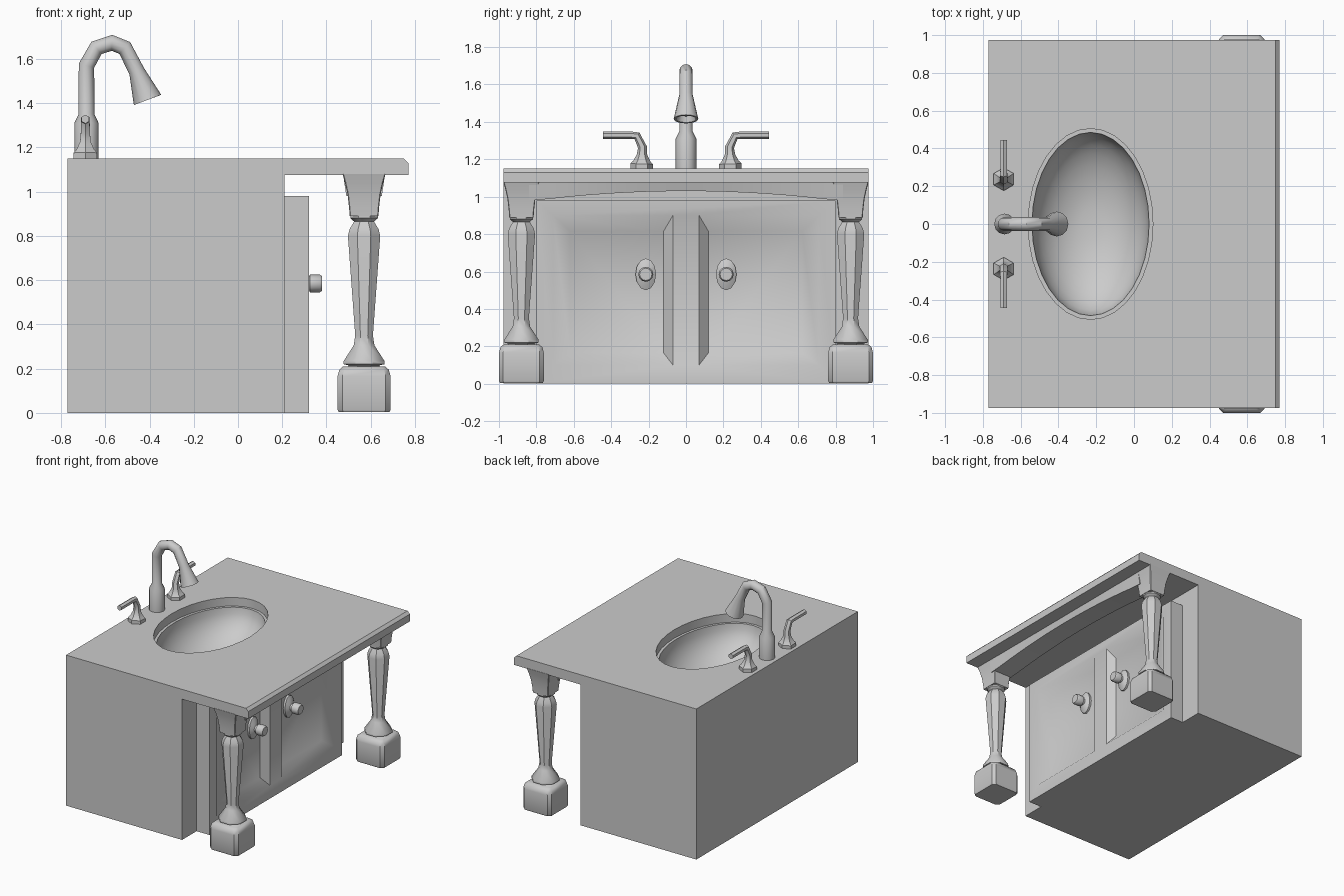
import bpy, bmesh
from math import sin, cos, pi, radians
from mathutils import Vector

if "Cube" in bpy.data.objects:
    bpy.data.objects.remove(bpy.data.objects["Cube"])


def loft(name, rings):
    """Closed solid skinned through rings of equal length."""
    bm = bmesh.new()
    vr = [[bm.verts.new(p) for p in r] for r in rings]
    n = len(rings[0])
    for a, b in zip(vr, vr[1:]):
        for i in range(n):
            j = (i + 1) % n
            bm.faces.new((a[i], a[j], b[j], b[i]))
    bm.faces.new(vr[0])
    bm.faces.new(vr[-1])
    bmesh.ops.recalc_face_normals(bm, faces=bm.faces[:])
    me = bpy.data.meshes.new(name)
    bm.to_mesh(me)
    bm.free()
    ob = bpy.data.objects.new(name, me)
    bpy.context.collection.objects.link(ob)
    return ob


def tube(name, path, side, n, phase=0.0):
    """Round sweep; path holds (position, radius)."""
    side = Vector(side)
    pts = [Vector(p) for p, _ in path]
    rings, last = [], None
    for i, (p, (_, r)) in enumerate(zip(pts, path)):
        t = Vector()
        if i > 0:
            t += (p - pts[i - 1]).normalized()
        if i < len(pts) - 1:
            t += (pts[i + 1] - p).normalized()
        if t.length < 1e-6:
            t = last.copy()
        t.normalize()
        if last and t.dot(last) < 0:
            t = -t
        last = t
        v = side.cross(t)
        rings.append([p + r * (cos(phase + 2 * pi * k / n) * side + sin(phase + 2 * pi * k / n) * v)
                      for k in range(n)])
    return loft(name, rings)


def ellipse(cx, rx, ry, z, n=32):
    return [(cx + rx * cos(2 * pi * k / n), ry * sin(2 * pi * k / n), z) for k in range(n)]


def block_ring(cx, cy, h, c, z):
    """Square with clipped corners."""
    a = h - c
    return [(cx + x, cy + y, z) for x, y in
            ((h, -a), (h, a), (a, h), (-a, h), (-h, a), (-h, -a), (-a, -h), (a, -h))]


def cut(ob, cutters):
    for c in cutters:
        m = ob.modifiers.new("cut", 'BOOLEAN')
        m.operation = 'DIFFERENCE'
        m.solver = 'EXACT'
        m.object = c
        bpy.context.view_layer.objects.active = ob
        bpy.ops.object.modifier_apply(modifier=m.name)
        bpy.data.objects.remove(c)


# Cabinet body with overhanging counter
prof = [(-.77, 0), (.21, 0), (.21, 1.075), (.77, 1.075), (.77, 1.13), (.75, 1.15), (-.77, 1.15)]
body = loft("cabinet_and_counter", [[(x, y, z) for x, z in prof] for y in (-.975, .975)])

# Sink bowl carved out of the counter
bowl = [ellipse(-.23, .33, .505, 1.25), ellipse(-.23, .33, .505, 1.085)]
for k in range(9):
    a = k / 9 * pi / 2
    bowl.append(ellipse(-.23, .31 * cos(a), .485 * cos(a), 1.085 - .27 * sin(a)))
cut(body, [loft("sink_cutter", bowl)])

# Door frame with two recessed panels
frame = loft("door_frame", [[(x, -.8, 0), (x, .8, 0), (x, .8, .98), (x, -.8, .98)] for x in (.2, .32)])


def panel(x, y0, y1, z0, z1, s):
    return [(x, s * y0, z0), (x, s * y1, z0), (x, s * y1, z1), (x, s * y0, z1)]


cut(frame, [loft("door_cutter", [panel(.27, .12, .62, .165, .815, s),
                                 panel(.32, .07, .71, .1, .9, s),
                                 panel(.36, .07, .71, .1, .9, s)]) for s in (-1, 1)])

# Arched apron under the counter
rings = []
for k in range(17):
    y = -.84 + 1.68 * k / 16
    zb = .98 + .05 * (1 - min(1, abs(y) / .8) ** 2)
    rings.append([(.475, y, 1.08), (.665, y, 1.08), (.65, y, zb), (.49, y, zb)])
loft("apron", rings)

leg_profile = [(.07, .2), (.07, .215), (.092, .22), (.092, .235), (.047, .305), (.04, .35),
               (.073, .8), (.066, .83), (.045, .865), (.062, .88), (.062, .9)]
for s, tag in ((-1, "left"), (1, "right")):
    # Front legs: foot, turned post, bracket
    cx, cy = .57, s * .88
    loft("foot_" + tag, [block_ring(cx, cy, h, .022, z) for h, z in
                         ((.115, .005), (.12, .015), (.12, .165), (.112, .195), (.095, .21))])
    tube("leg_" + tag, [((cx, cy, z), r / cos(pi / 8)) for r, z in leg_profile], (1, 0, 0), 8, pi / 8)
    loft("bracket_" + tag, [block_ring(cx, cy, h, .004, z) for h, z in
                            ((.065, .89), (.068, .93), (.075, .99), (.086, 1.04), (.097, 1.08))])

    # Door knob with oval plate
    knob = [(.262, .055, .085), (.285, .055, .085), (.3, .034, .05), (.305, .026, .026),
            (.32, .026, .026), (.325, .04, .04), (.37, .04, .04), (.38, .033, .033)]
    loft("knob_" + tag, [[(x, s * .215 + ry * cos(k * pi / 6), .585 + rz * sin(k * pi / 6))
                          for k in range(12)] for x, ry, rz in knob])

    # Tap handles
    tube("tap_handle_" + tag, [((-.69, s * y, z), r) for y, z, r in
                               ((.237, 1.145, .061), (.237, 1.175, .061), (.236, 1.19, .046),
                                (.235, 1.225, .028), (.233, 1.265, .024), (.262, 1.325, .022),
                                (.29, 1.328, .02), (.445, 1.328, .02))], (1, 0, 0), 6, radians(30))

# Faucet with flared hollow spout
tube("faucet", [((x, 0, z), r) for x, z, r in
                ((-.685, 1.145, .055), (-.685, 1.31, .055), (-.685, 1.35, .036), (-.685, 1.57, .036),
                 (-.64, 1.65, .036), (-.57, 1.673, .036), (-.512, 1.65, .036), (-.458, 1.545, .036),
                 (-.409, 1.415, .066), (-.409, 1.415, .054), (-.42, 1.445, .045))], (0, 1, 0), 12)

for ob in bpy.context.scene.objects:
    ob.select_set(True)
    bpy.context.view_layer.objects.active = ob
bpy.ops.object.shade_smooth_by_angle(angle=radians(38))
